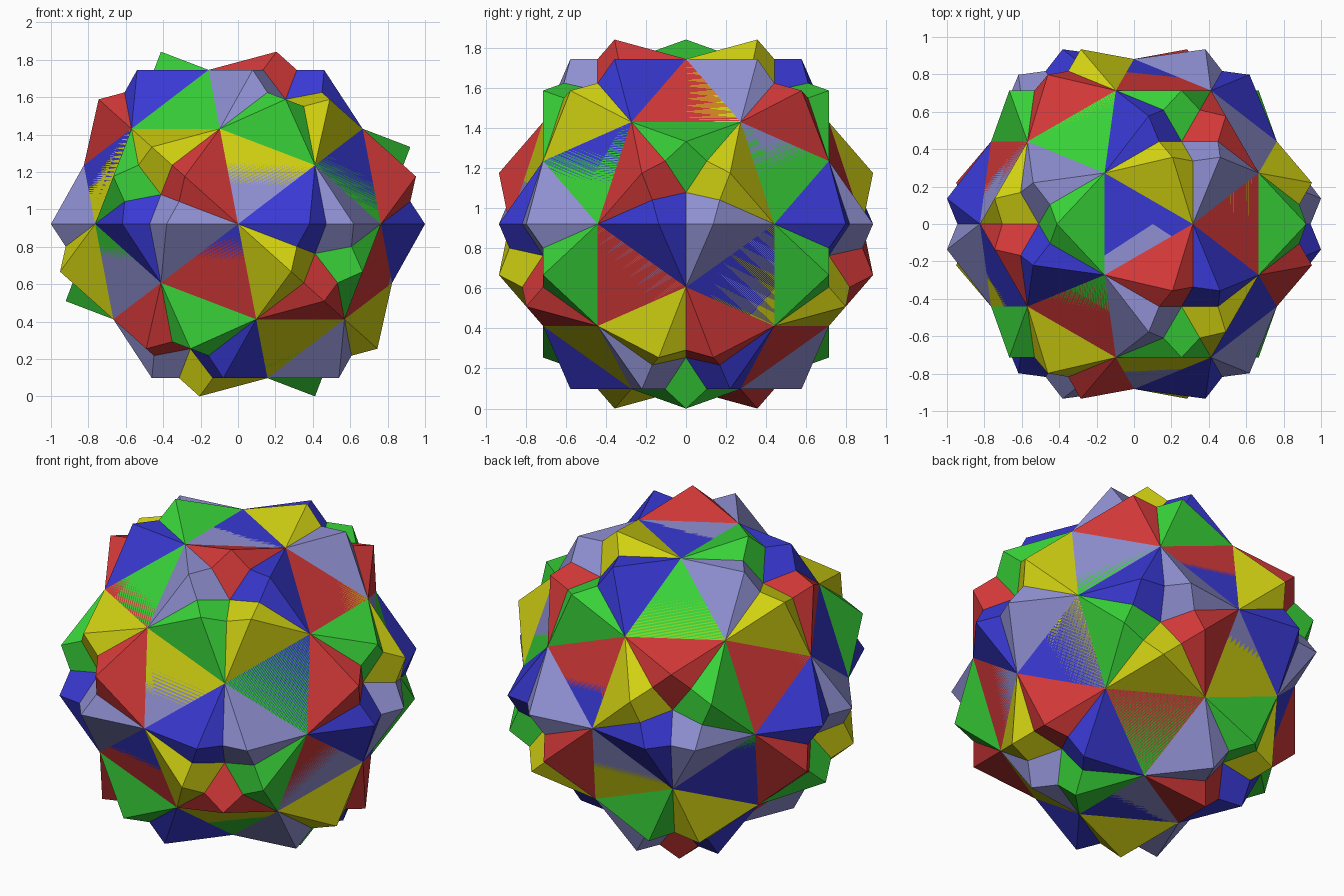
import bpy, bmesh, math
from itertools import product
from mathutils import Matrix, Vector

if "Cube" in bpy.data.objects:
    bpy.data.objects.remove(bpy.data.objects["Cube"])

PHI = (1 + math.sqrt(5)) / 2
TILT = math.atan(PHI ** -2)              # puts a three-fold axis upright
RING = math.atan(PHI) - math.pi / 4      # angle from five-fold axis to a corner

# radius that makes the widest pair of corners reach x = +-1
RADIUS = 1 / math.hypot(math.cos(RING), math.sin(RING) * math.cos(math.radians(36)))

# two-fold axes of the whole compound, as columns
u = Vector((math.cos(TILT), 0, -math.sin(TILT)))
v = Vector((math.sin(TILT), 0, math.cos(TILT)))
w = Vector((0, 1, 0))
five_fold = (PHI * u + v).normalized()

# twelve corners of one cuboctahedron
corners = []
for s, t in product((-1, 1), repeat=2):
    for a, b in ((u, v), (v, w), (w, u)):
        corners.append((s * a + t * b) * RADIUS / math.sqrt(2))
height = max((Matrix.Rotation(math.radians(72 * k), 3, five_fold) @ c).z
             for k in range(5) for c in corners)

COLOURS = [
    ("green", (0.04, 0.65, 0.04)),
    ("red", (0.65, 0.04, 0.04)),
    ("blue", (0.04, 0.04, 0.65)),
    ("lavender", (0.28, 0.28, 0.65)),
    ("yellow", (0.65, 0.65, 0.006)),
]

# five interpenetrating solids, each turned 72 degrees from the last
for k, (name, rgb) in enumerate(COLOURS):
    turn = Matrix.Rotation(math.radians(72 * k), 3, five_fold)
    bm = bmesh.new()
    for c in corners:
        bm.verts.new(turn @ c + Vector((0, 0, height)))
    bmesh.ops.convex_hull(bm, input=bm.verts[:])
    # merge the hull triangles back into square faces
    bmesh.ops.dissolve_limit(bm, angle_limit=math.radians(2),
                             verts=bm.verts[:], edges=bm.edges[:])
    bmesh.ops.recalc_face_normals(bm, faces=bm.faces[:])
    mesh = bpy.data.meshes.new(name + "_cuboctahedron")
    bm.to_mesh(mesh)
    bm.free()
    mat = bpy.data.materials.new(name)
    mat.diffuse_color = (*rgb, 1)
    mat.use_nodes = True
    mat.node_tree.nodes["Principled BSDF"].inputs["Base Color"].default_value = mat.diffuse_color
    mesh.materials.append(mat)
    obj = bpy.data.objects.new(name + "_cuboctahedron", mesh)
    bpy.context.collection.objects.link(obj)
